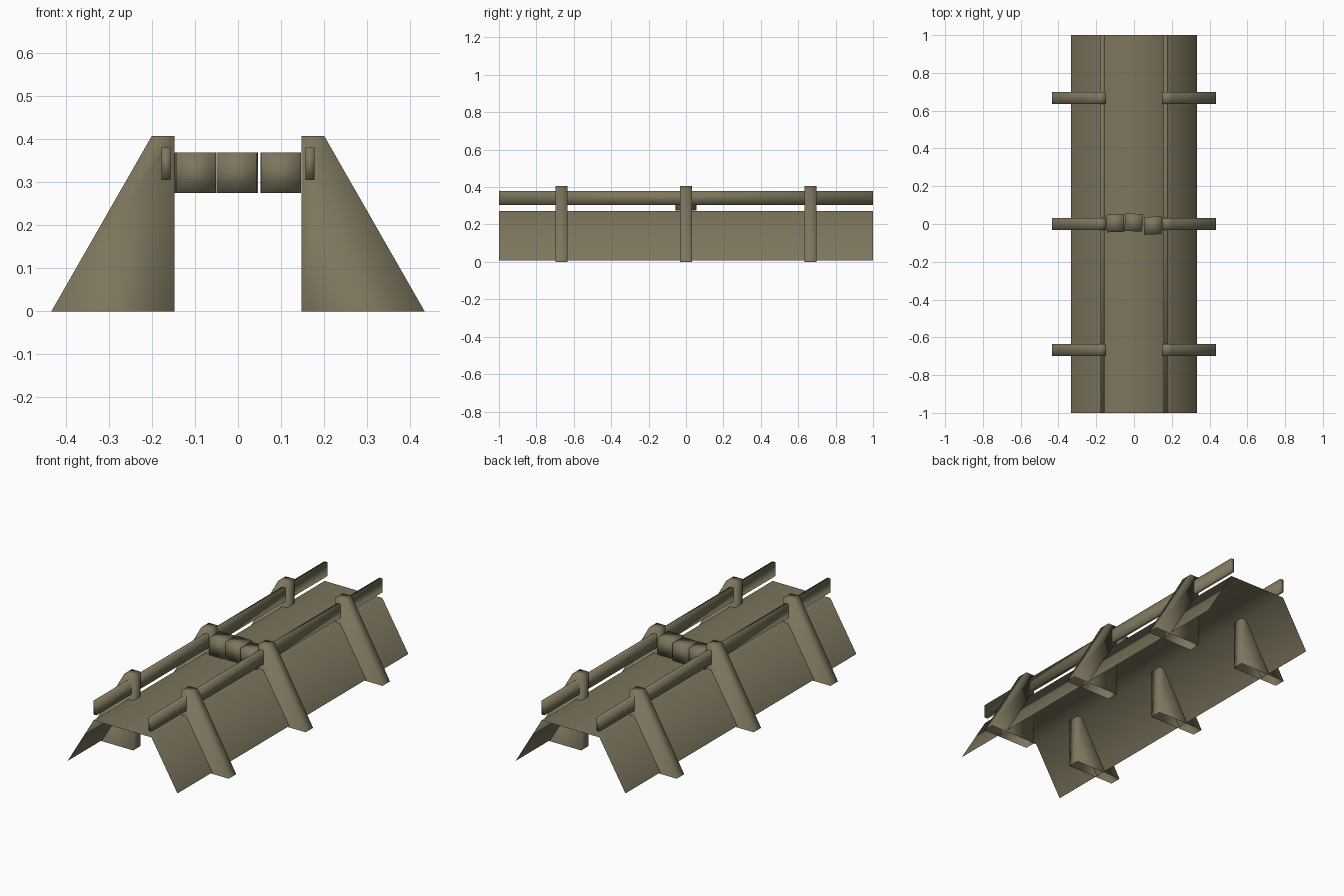
import bpy, math

if "Cube" in bpy.data.objects:
    bpy.data.objects.remove(bpy.data.objects["Cube"])

# One olive drab colour for everything
olive = bpy.data.materials.new("olive_drab")
olive.diffuse_color = (0.205, 0.18, 0.112, 1)
olive.use_nodes = True
olive.node_tree.nodes["Principled BSDF"].inputs["Base Color"].default_value = olive.diffuse_color


def add_mesh(name, verts, faces, loc=(0, 0, 0), rot_z=0.0):
    me = bpy.data.meshes.new(name)
    me.from_pydata(verts, [], faces)
    me.materials.append(olive)
    me.shade_smooth()
    ob = bpy.data.objects.new(name, me)
    ob.location = loc
    ob.rotation_euler.z = rot_z
    bpy.context.collection.objects.link(ob)
    return ob


def extrude_y(name, profile, y0, y1, closed=True, skip=(), **place):
    """Sweep an (x, z) profile along y; skip leaves chosen sides open."""
    n = len(profile)
    verts = [(x, y, z) for y in (y0, y1) for x, z in profile]
    faces = [(i, n + i, n + (i + 1) % n, (i + 1) % n)
             for i in range(n if closed else n - 1) if i not in skip]
    if closed:
        faces += [tuple(range(n)), tuple(reversed(range(n, 2 * n)))]
    return add_mesh(name, verts, faces, **place)


def rect(x0, x1, z0, z1):
    return [(x0, z0), (x1, z0), (x1, z1), (x0, z1)]


def mirrored(profile):
    """Mirror in x, keeping the winding and the bottom edge first."""
    p = [(-x, z) for x, z in profile]
    return [p[1], p[0]] + p[:1:-1]


# Folded deck: flat top and two sloping sides, a single thin sheet
extrude_y("deck_sheet",
          [(-0.333, 0.008), (-0.175, 0.273), (0.175, 0.273), (0.333, 0.008)],
          -1, 1, closed=False)

# Buttress posts (open underneath) and rails on both sides
post = [(0.147, 0), (0.433, 0), (0.2, 0.407), (0.147, 0.407)]
rail = rect(0.157, 0.177, 0.305, 0.38)
for side, flip in (("right", lambda p: p), ("left", mirrored)):
    extrude_y(f"{side}_rail", flip(rail), -1, 1)
    for k, y in enumerate((-0.666, 0, 0.666)):
        extrude_y(f"{side}_post_{k + 1}", flip(post), -0.032, 0.032,
                  skip=(0,), loc=(0, y, 0))

# Row of three blocks across the middle, each a little out of line
h = 0.0465
for k, (x, y, turn) in enumerate(((-0.099, 0.004, 2), (-0.002, 0.008, -2),
                                  (0.099, -0.008, 1))):
    extrude_y(f"block_{k + 1}", rect(-h, h, 0.274, 0.368), -h, h,
              loc=(x, y, 0), rot_z=math.radians(turn))
